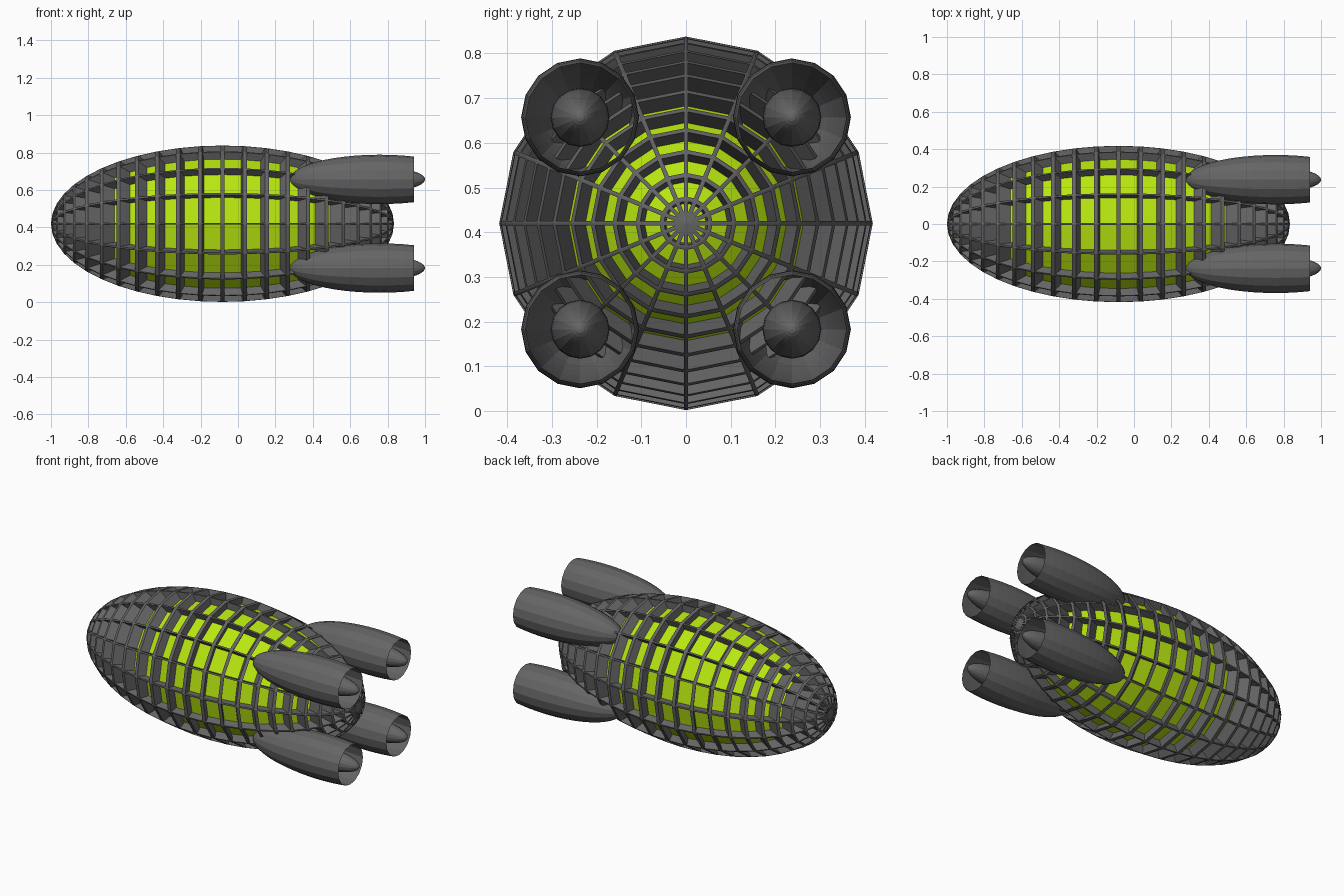
import bpy, bmesh
from math import pi
from mathutils import Matrix

if "Cube" in bpy.data.objects:
    bpy.data.objects.remove(bpy.data.objects["Cube"])

AXIS_Z = 0.42


def material(name, rgb):
    m = bpy.data.materials.new(name)
    m.diffuse_color = (*rgb, 1)
    m.use_nodes = True
    m.node_tree.nodes["Principled BSDF"].inputs["Base Color"].default_value = m.diffuse_color
    return m


GREY = material("hull grey", (0.13, 0.13, 0.13))
GREEN = material("lime green", (0.48, 0.80, 0.005))


def unit_sphere():
    # low-poly sphere with its poles along x
    bm = bmesh.new()
    bmesh.ops.create_uvsphere(bm, u_segments=16, v_segments=24, radius=1)
    bm.transform(Matrix.Rotation(pi / 2, 4, 'Y'))
    bm.normal_update()
    return bm


def finish(bm, name, loc, size, mats):
    bm.transform(Matrix.Translation(loc) @ Matrix.Diagonal((*size, 1)))
    bm.normal_update()
    me = bpy.data.meshes.new(name)
    bm.to_mesh(me)
    bm.free()
    for m in mats:
        me.materials.append(m)
    ob = bpy.data.objects.new(name, me)
    bpy.context.collection.objects.link(ob)
    return ob


# Hull: a grey lattice with a recessed green panel in every cell
bm = unit_sphere()
cells = list(bm.faces)
bmesh.ops.inset_individual(bm, faces=cells, thickness=0.012, use_even_offset=True)
panels = bmesh.ops.extrude_discrete_faces(bm, faces=cells)["faces"]
for f in panels:
    f.material_index = 1
    for v in f.verts:
        v.co *= 0.9
finish(bm, "hull", (-0.083, 0, AXIS_Z), (0.917, 0.418, 0.418), [GREY, GREEN])

# Four engines: an open pod with a pointed core inside
for sy, side in ((-1, "front"), (1, "back")):
    for sz, level in ((-1, "lower"), (1, "upper")):
        centre = (0.757, sy * 0.237, AXIS_Z + sz * 0.237)
        pod = unit_sphere()
        bmesh.ops.bisect_plane(pod, geom=pod.verts[:] + pod.edges[:] + pod.faces[:],
                               plane_co=(0.385, 0, 0), plane_no=(1, 0, 0),
                               clear_outer=True)
        finish(pod, f"{level}_{side}_engine_pod", centre, (0.48, 0.132, 0.132), [GREY])
        finish(unit_sphere(), f"{level}_{side}_engine_core", centre,
               (0.243, 0.066, 0.066), [GREY])
